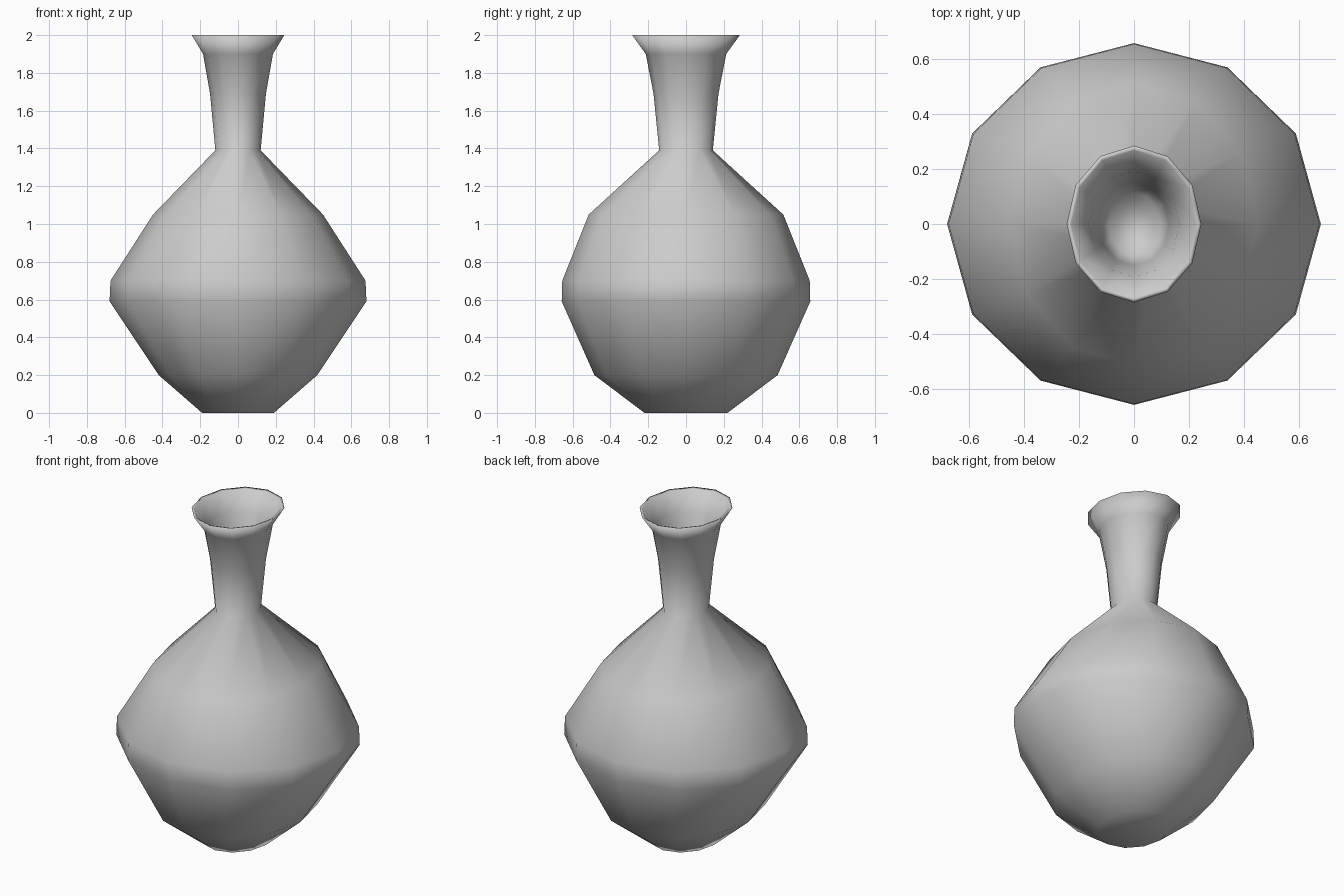
import bpy, bmesh
from math import cos, sin, pi

if "Cube" in bpy.data.objects:
    bpy.data.objects.remove(bpy.data.objects["Cube"])

SIDES = 12

# Elliptical rings (x radius, y radius, height): outside going up, then inside going down
rings = [
    (0.19, 0.22, 0.0),
    (0.42, 0.485, 0.20),
    (0.68, 0.658, 0.59),
    (0.675, 0.655, 0.70),
    (0.45, 0.515, 1.05),
    (0.12, 0.142, 1.39),
    (0.148, 0.172, 1.69),
    (0.185, 0.213, 1.90),
    (0.245, 0.285, 2.0),
    (0.228, 0.268, 1.995),
    (0.165, 0.193, 1.89),
    (0.128, 0.152, 1.69),
    (0.095, 0.115, 1.42),
]

# Vase lofted through the rings
bm = bmesh.new()
loops = [[bm.verts.new((rx * cos(2 * pi * i / SIDES), ry * sin(2 * pi * i / SIDES), z))
          for i in range(SIDES)] for rx, ry, z in rings]
for a, b in zip(loops, loops[1:]):
    for i in range(SIDES):
        j = (i + 1) % SIDES
        bm.faces.new((a[i], a[j], b[j], b[i]))

# Flat base and floor of the neck
bm.faces.new(loops[0][::-1])
bm.faces.new(loops[-1])
for f in bm.faces:
    f.smooth = True

mesh = bpy.data.meshes.new("vase")
bm.to_mesh(mesh)
bm.free()
vase = bpy.data.objects.new("vase", mesh)
bpy.context.collection.objects.link(vase)
